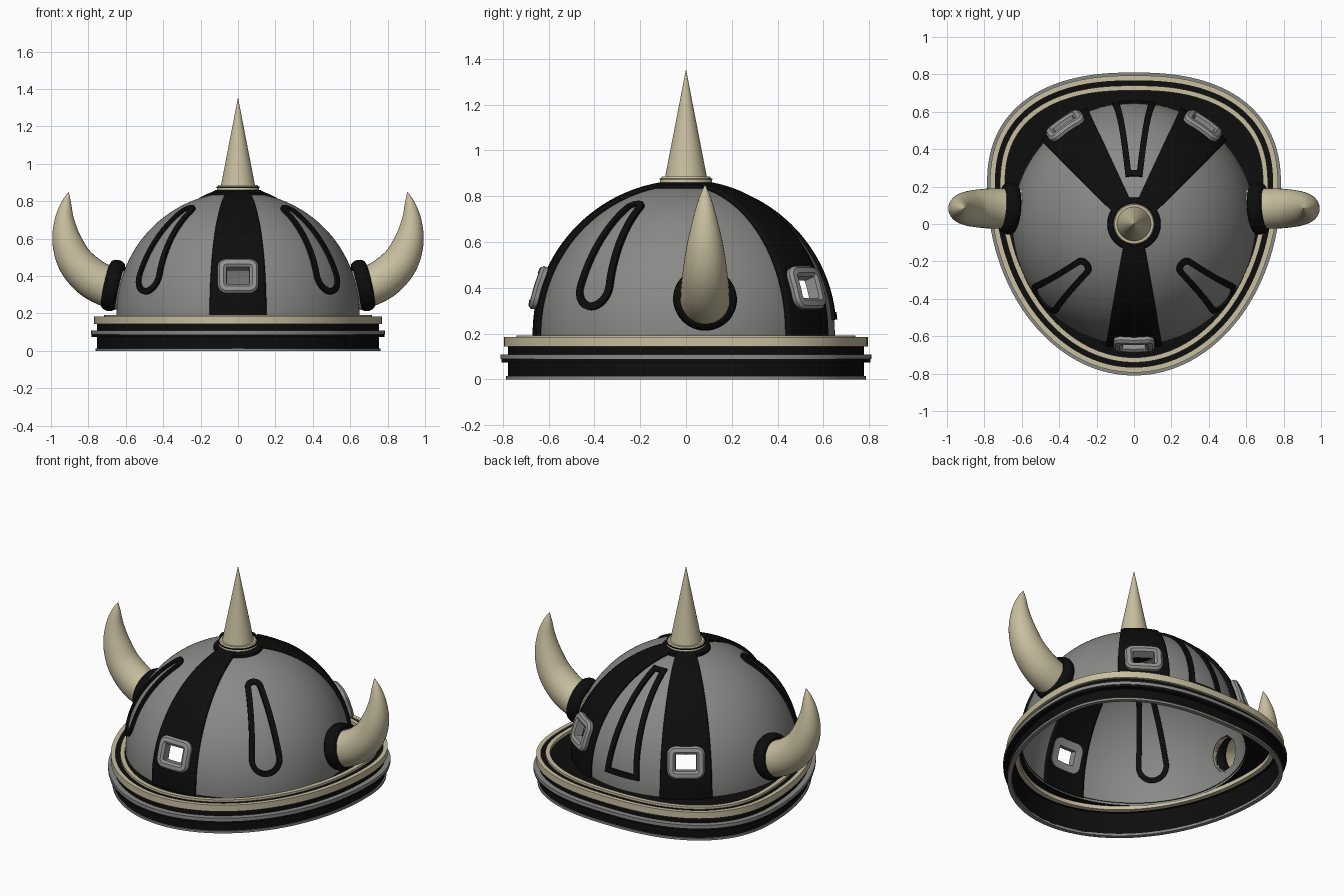
import bpy, bmesh, math
from mathutils import Vector
from math import sin, cos, pi, radians

if "Cube" in bpy.data.objects:
    bpy.data.objects.remove(bpy.data.objects["Cube"])

R, Z0 = 0.65, 0.20          # dome radius and height of its base


def material(name, rgb):
    m = bpy.data.materials.new(name)
    m.diffuse_color = (*rgb, 1)
    m.use_nodes = True
    m.node_tree.nodes["Principled BSDF"].inputs["Base Color"].default_value = m.diffuse_color
    return m


GREY = material("steel_grey", (0.25, 0.25, 0.24))
LIGHT = material("buckle_grey", (0.29, 0.29, 0.285))
BLACK = material("black", (0.004, 0.004, 0.004))
BONE = material("bone", (0.58, 0.52, 0.35))


def make(name, verts, faces, mat, recalc=True):
    bm = bmesh.new()
    vs = [bm.verts.new(v) for v in verts]
    for f in faces:
        bm.faces.new([vs[i] for i in f])
    bmesh.ops.delete(bm, geom=[v for v in bm.verts if not v.link_faces], context='VERTS')
    if recalc:
        bmesh.ops.recalc_face_normals(bm, faces=bm.faces)
    me = bpy.data.meshes.new(name)
    bm.to_mesh(me)
    bm.free()
    me.shade_smooth()
    me.set_sharp_from_angle(angle=radians(35))
    me.materials.append(mat)
    ob = bpy.data.objects.new(name, me)
    bpy.context.collection.objects.link(ob)
    return ob


def on_dome(az):
    """Map (sideways arc, upward arc, height) to the dome surface around azimuth az."""
    def f(s, v, h):
        e = v / R
        a = az + s / (R * cos(e))
        r = R + h
        return Vector((r * cos(e) * cos(a), r * cos(e) * sin(a), Z0 + r * sin(e)))
    return f


def flat(x, y, h):
    return Vector((x, y, h))


def sweep(name, path, profile, mapper, mat):
    """Closed profile of (inset, height) carried round a closed counter-clockwise path."""
    n, k = len(path), len(profile)
    verts = []
    for i in range(n):
        p = Vector(path[i])
        d0 = (p - Vector(path[i - 1])).normalized()
        d1 = (Vector(path[(i + 1) % n]) - p).normalized()
        t = (d0 + d1).normalized()
        m = Vector((-t.y, t.x)) / max(t.dot(d1), 0.5)
        verts += [mapper(*(p + m * o), h) for o, h in profile]
    faces = [(i * k + j, (i + 1) % n * k + j, (i + 1) % n * k + (j + 1) % k, i * k + (j + 1) % k)
             for i in range(n) for j in range(k)]
    return make(name, verts, faces, mat)


def dense(poly, step=0.03):
    out = []
    for i, p in enumerate(poly):
        a, b = Vector(p), Vector(poly[(i + 1) % len(poly)])
        c = max(1, math.ceil((b - a).length / step))
        out += [tuple(a.lerp(b, j / c)) for j in range(c)]
    return out


def arc(cx, cy, r, a0, a1, n=10):
    return [(cx + r * cos(radians(a0 + (a1 - a0) * i / n)),
             cy + r * sin(radians(a0 + (a1 - a0) * i / n))) for i in range(n + 1)]


def lathe(name, prof, mat, n=64):
    k = len(prof)
    verts = [(r * cos(2 * pi * i / n), r * sin(2 * pi * i / n), z) for i in range(n) for r, z in prof]
    faces = [(i * k + j, (i + 1) % n * k + j, (i + 1) % n * k + j + 1, i * k + j + 1)
             for i in range(n) for j in range(k - 1)]
    return make(name, verts, faces, mat)


# Holes through the dome: three buckles and two horn sockets
STRIPES = {"front": radians(-90), "back_right": radians(55), "back_left": radians(125)}
BV = 0.195


def in_hole(p):
    for az in STRIPES.values():
        a = (math.atan2(p.y, p.x) - az + pi) % (2 * pi) - pi
        e = math.asin(max(-1, min(1, (p.z - Z0) / R)))
        if abs(a * R * cos(e)) < 0.078 and abs(e * R - BV) < 0.064:
            return True
    return (Vector((abs(p.x), p.y, p.z)) - Vector((0.632, 0.083, 0.335))).length < 0.1


def sheet(name, mapper, nu, nv, v0, v1, half, h, mat):
    """Patch of dome surface with the holes left out."""
    verts = []
    for j in range(nv + 1):
        v = v0 + (v1 - v0) * j / nv
        verts += [mapper(half(v) * (2 * i / nu - 1), v, h) for i in range(nu + 1)]
    faces = []
    for j in range(nv):
        for i in range(nu):
            a = j * (nu + 1) + i
            f = (a, a + 1, a + nu + 2, a + nu + 1)
            if not in_hole(sum((verts[q] for q in f), Vector()) / 4):
                faces.append(f)
    return make(name, verts, faces, mat, recalc=False)


# Dome shell
sheet("dome", on_dome(0), 240, 64, -0.04, 0.97, lambda v: pi * R * cos(v / R), 0, GREY)

# Raised black stripes with buckles
buckle = dense(arc(0.055, BV + 0.042, 0.05, 0, 90) + arc(-0.055, BV + 0.042, 0.05, 90, 180)
               + arc(-0.055, BV - 0.042, 0.05, 180, 270) + arc(0.055, BV - 0.042, 0.05, 270, 360))
buckle = [p for i, p in enumerate(buckle) if (Vector(p) - Vector(buckle[i - 1])).length > 1e-4]
for side, az in STRIPES.items():
    st = sheet("stripe_" + side, on_dome(az), 16, 60, -0.03, 0.92,
               lambda v: 0.035 + 0.175 * R * cos(v / R), 0.02, BLACK)
    sol = st.modifiers.new("thickness", 'SOLIDIFY')
    sol.thickness, sol.offset = 0.026, -1
    sweep("buckle_" + side, buckle,
          [(0, -0.012), (0, 0.038), (0.012, 0.05), (0.034, 0.05), (0.046, 0.038), (0.046, -0.012)],
          on_dome(az), LIGHT)

# Black loop trims on the panels
stroke = [(0, -0.006), (0, 0.014), (0.032, 0.014), (0.032, -0.006)]
drop = dense(arc(0, 0.64, 0.052, 6, 174) + arc(0, 0.2, 0.098, 174, 366, 16))
for side, az in (("right", -40), ("left", -140)):
    sweep("panel_loop_" + side, drop, stroke, on_dome(radians(az)), BLACK)
sweep("panel_loop_back", dense([(-0.118, 0.06), (0.118, 0.06), (0.045, 0.76), (-0.045, 0.76)]),
      stroke, on_dome(radians(90)), BLACK)

# Rim: egg-shaped outline, rounder at the front and squarer at the back
outline = []
for i in range(160):
    t = 2 * pi * i / 160
    c, s = cos(t), sin(t)
    p = 2 / 2.4 if s > 0 else 1
    outline.append((0.786 * math.copysign(abs(c) ** p, c),
                    0.2 + (0.61 if s > 0 else 1.01) * math.copysign(abs(s) ** p, s)))


def box(d0, d1, z0, z1):
    return [(d0, z0), (d0, z1), (d1, z1), (d1, z0)]


for name, prof, mat in (
        ("rim_bottom_lip", box(0.024, 0.05, 0, 0.014), GREY),
        ("rim_wall", box(0.032, 0.05, 0.01, 0.155), BLACK),
        ("rim_flange_lower", box(0.004, 0.035, 0.074, 0.088), BLACK),
        ("rim_flange", box(0, 0.035, 0.088, 0.108), GREY),
        ("rim_outer_band", box(0.016, 0.042, 0.143, 0.184), BONE),
        ("rim_channel", box(0.04, 0.072, 0.15, 0.178), BLACK),
        ("rim_inner_band", box(0.07, 0.096, 0.148, 0.192), BONE)):
    sweep(name, outline, prof, flat, mat)

# Shelf closing the gap between rim and dome
n = len(outline)
verts = []
for x, y in outline:
    p = Vector((x, y, 0))
    inner = p.normalized() * 0.645
    outer = p.normalized() * max(p.length - 0.085, 0.65)
    verts += [outer + Vector((0, 0, 0.172)), inner + Vector((0, 0, 0.176))]
make("rim_shelf", verts, [(2 * i, (2 * i + 2) % (2 * n), (2 * i + 3) % (2 * n), 2 * i + 1)
                          for i in range(n)], BLACK)

# Crown cap and spike
lathe("crown_cap", [(0.09, 0.825), (0.145, 0.825), (0.14, 0.848), (0.12, 0.86), (0.001, 0.862)], BLACK)
lathe("crown_ring", [(0.001, 0.858), (0.113, 0.858), (0.113, 0.872), (0.104, 0.886), (0.001, 0.886)], BONE)
lathe("crown_seam", [(0.1, 0.872), (0.116, 0.872), (0.116, 0.878), (0.1, 0.878)], BLACK)
lathe("spike", [(0.092, 0.88), (0.001, 1.35)], BONE)

# Horns with collars: (x, z, radius) along the curve
HORN = [(.62, .322, .105), (.70, .345, .108), (.79, .395, .106), (.87, .48, .096),
        (.915, .59, .079), (.928, .70, .053), (.918, .79, .027), (.906, .848, .002)]
pts = [Vector(p) for p in HORN]
pts = [2 * pts[0] - pts[1]] + pts + [2 * pts[-1] - pts[-2]]
curve = []
for i in range(1, len(pts) - 2):
    a, b, c, d = pts[i - 1:i + 3]
    for t in (0, .2, .4, .6, .8):
        curve.append(0.5 * (2 * b + (c - a) * t + (2 * a - 5 * b + 4 * c - d) * t ** 2
                            + (3 * b - a - 3 * c + d) * t ** 3))
curve.append(pts[-2])
N = 32
for side, sx in (("right", 1), ("left", -1)):
    verts = []
    for i, p in enumerate(curve):
        q = curve[min(i + 1, len(curve) - 1)] - curve[max(i - 1, 0)]
        l = math.hypot(q.x, q.y)
        for j in range(N):
            a = 2 * pi * j / N
            verts.append((sx * (p.x - q.y / l * p.z * cos(a)), 0.083 + p.z * sin(a),
                          p.y + q.x / l * p.z * cos(a)))
    faces = [(i * N + j, i * N + (j + 1) % N, (i + 1) * N + (j + 1) % N, (i + 1) * N + j)
             for i in range(len(curve) - 1) for j in range(N)]
    faces.append(tuple((len(curve) - 1) * N + j for j in range(N)))
    make("horn_" + side, verts, faces, BONE)

    axis = Vector((sx * 0.97, 0.08, 0.22)).normalized()
    u = axis.cross(Vector((0, 1, 0))).normalized()
    w = axis.cross(u)
    centre = Vector((sx * 0.668, 0.083, 0.35))
    ring = [(0.113 * cos(2 * pi * i / 48), 0.113 * sin(2 * pi * i / 48)) for i in range(48)]
    tube = [(0.027 * cos(2 * pi * j / 12), 0.04 * sin(2 * pi * j / 12)) for j in range(12)]
    sweep("horn_collar_" + side, ring, tube,
          lambda x, y, h: centre + u * x + w * y + axis * h, BLACK)
